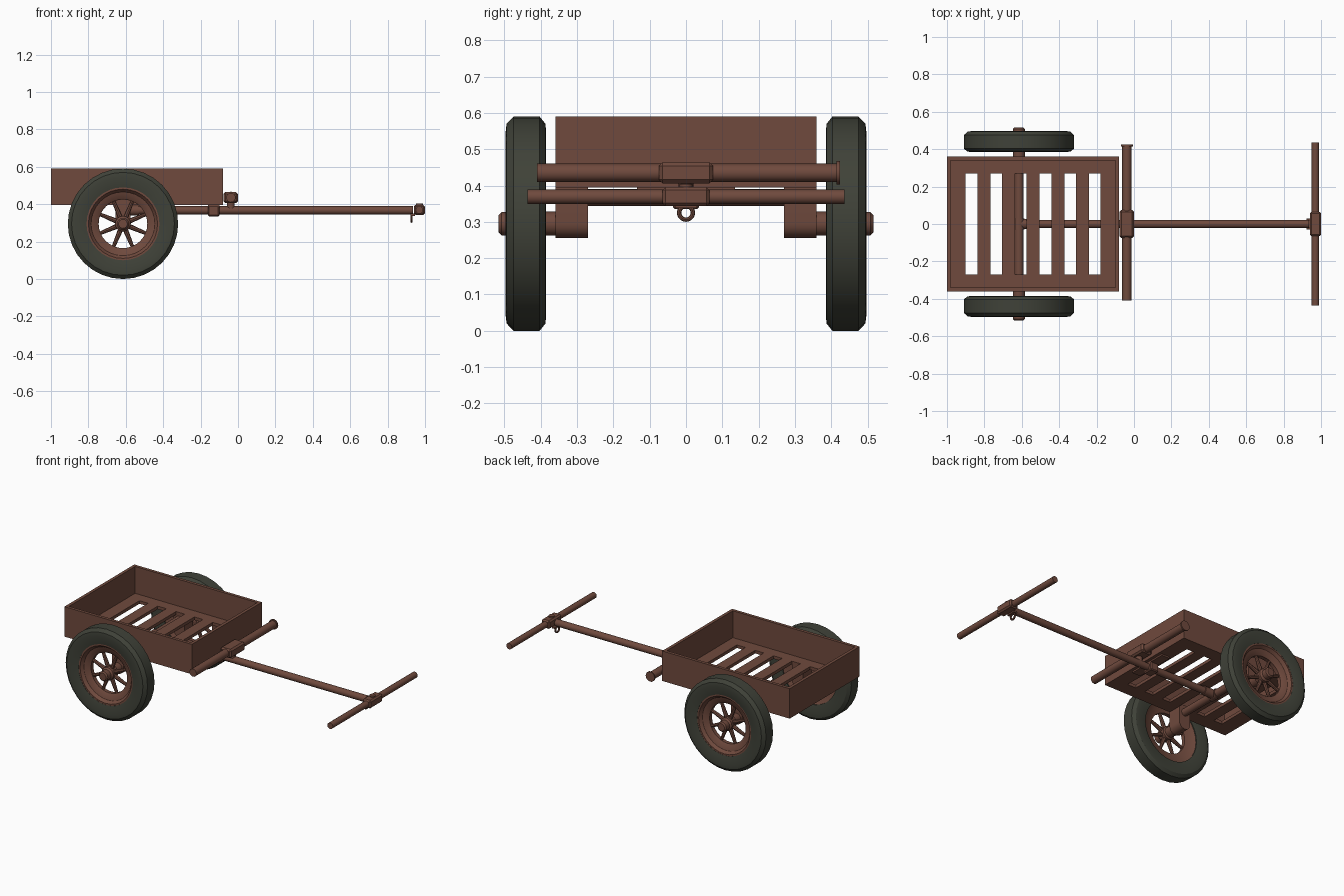
import bpy, bmesh, math
from mathutils import Vector, Matrix

old = bpy.data.objects.get("Cube")
if old:
    bpy.data.objects.remove(old, do_unlink=True)


def material(name, rgb):
    m = bpy.data.materials.new(name)
    m.use_nodes = True
    m.diffuse_color = (*rgb, 1)
    m.node_tree.nodes["Principled BSDF"].inputs["Base Color"].default_value = (*rgb, 1)
    return m


WOOD = material("brown wood", (0.16, 0.068, 0.047))
RUBBER = material("dark rubber", (0.05, 0.054, 0.040))


def finish(name, bm, mat, smooth=True):
    bmesh.ops.recalc_face_normals(bm, faces=bm.faces)
    mesh = bpy.data.meshes.new(name)
    bm.to_mesh(mesh)
    bm.free()
    mesh.materials.append(mat)
    ob = bpy.data.objects.new(name, mesh)
    bpy.context.collection.objects.link(ob)
    if smooth:
        bpy.ops.object.select_all(action="DESELECT")
        ob.select_set(True)
        bpy.context.view_layer.objects.active = ob
        bpy.ops.object.shade_smooth_by_angle(angle=math.radians(30))
    return ob


def box(name, lo, hi, bevel=0):
    lo, hi = Vector(lo), Vector(hi)
    bm = bmesh.new()
    bmesh.ops.create_cube(bm, size=1)
    bmesh.ops.scale(bm, vec=hi - lo, verts=bm.verts)
    bmesh.ops.translate(bm, vec=(lo + hi) / 2, verts=bm.verts)
    if bevel:
        bmesh.ops.bevel(bm, geom=bm.edges[:], offset=bevel, segments=1, affect="EDGES")
    return finish(name, bm, WOOD, False)


def lathe(name, profile, centre, axis="Y", mat=WOOD, steps=32, closed=False):
    """Spin (radius, position along axis) points about the axis."""
    bm = bmesh.new()
    turn = Matrix.Rotation(-math.pi / 2, 4, "X") if axis == "Y" else Matrix.Rotation(math.pi / 2, 4, "Y")
    if axis == "Z":
        turn = Matrix.Identity(4)
    verts = [bm.verts.new((r, 0, h)) for r, h in profile]
    edges = [bm.edges.new(p) for p in zip(verts, verts[1:])]
    if closed:
        edges.append(bm.edges.new((verts[-1], verts[0])))
    bmesh.ops.spin(bm, geom=verts + edges, cent=(0, 0, 0), axis=(0, 0, 1),
                   angle=math.tau, steps=steps)
    bmesh.ops.remove_doubles(bm, verts=bm.verts, dist=1e-5)
    bmesh.ops.transform(bm, matrix=Matrix.Translation(centre) @ turn, verts=bm.verts)
    return finish(name, bm, mat)


def rod(name, r, a, b, centre, axis="Y", steps=16):
    return lathe(name, [(0, a), (r, a), (r, b), (0, b)], centre, axis, steps=steps)


# Cargo bed: slotted floor from a grid with the slot cells left open
BACK, FRONT, SIDE, BOTTOM, TOP, WALL = -1.0, -0.08, 0.36, 0.395, 0.59, 0.02
xs = [BACK]
for i in range(6):
    start = -0.9 + i * 0.132
    xs += [start, start + 0.062]
xs.append(FRONT)
ys = [-SIDE, -0.27, 0.27, SIDE]
bm = bmesh.new()
grid = [[bm.verts.new((x, y, BOTTOM)) for y in ys] for x in xs]
for i in range(len(xs) - 1):
    for j in range(3):
        if not (i % 2 and j == 1):
            bm.faces.new((grid[i][j], grid[i + 1][j], grid[i + 1][j + 1], grid[i][j + 1]))
up = bmesh.ops.extrude_face_region(bm, geom=bm.faces[:])["geom"]
bmesh.ops.translate(bm, vec=(0, 0, 0.02), verts=[v for v in up if isinstance(v, bmesh.types.BMVert)])
finish("slotted_floor", bm, WOOD, False)

# Bed walls
box("rear_wall", (BACK, -SIDE, BOTTOM), (BACK + WALL, SIDE, TOP))
box("front_wall", (FRONT - WALL, -SIDE, BOTTOM), (FRONT, SIDE, TOP))
for s, side in ((-1, "right"), (1, "left")):
    y0, y1 = sorted((s * SIDE, s * (SIDE - WALL)))
    box(side + "_wall", (BACK + WALL, y0, BOTTOM), (FRONT - WALL, y1, TOP))

# Wheels, hubs and axle brackets
AX, AZ = -0.615, 0.295
tire = [(0.195, 0.395), (0.25, 0.385), (0.275, 0.387), (0.295, 0.403), (0.295, 0.475),
        (0.275, 0.494), (0.25, 0.497), (0.195, 0.485)]
rim = [(0.197, 0.40), (0.197, 0.484), (0.185, 0.484), (0.17, 0.465), (0.135, 0.455),
       (0.13, 0.45), (0.13, 0.425), (0.17, 0.415)]
hub = [(0, 0.35), (0.033, 0.35), (0.033, 0.41), (0.042, 0.415), (0.042, 0.465),
       (0.032, 0.475), (0.032, 0.508), (0.024, 0.516), (0, 0.516)]
for s, side in ((-1, "right"), (1, "left")):
    at = (AX, 0, AZ)
    for part, prof, mat, closed, n in (("tire", tire, RUBBER, True, 32),
                                       ("rim", rim, WOOD, True, 32),
                                       ("hub", hub, WOOD, False, 16)):
        lathe(f"{side}_{part}", [(r, s * h) for r, h in prof], at, mat=mat, steps=n, closed=closed)
    bm = bmesh.new()
    for k in range(8):
        spin = Matrix.Rotation((k + 0.5) * math.tau / 8, 4, "Y")
        bmesh.ops.create_cone(bm, cap_ends=True, segments=8, radius1=0.014, radius2=0.009, depth=0.11,
                              matrix=Matrix.Translation((AX, s * 0.44, AZ)) @ spin
                              @ Matrix.Translation((0, 0, 0.085)))
    finish(side + "_spokes", bm, WOOD)

    # Bracket: flat top with a round foot about the axle
    bm = bmesh.new()
    outline = [(-0.04, 0.4), (0.04, 0.4)]
    outline += [(0.04 * math.cos(t * math.pi / 10), AZ - 0.04 * math.sin(t * math.pi / 10)) for t in range(11)]
    outline = outline[:1] + outline[1:]
    face = bm.faces.new([bm.verts.new((AX + x, s * 0.27, z)) for x, z in outline])
    ext = bmesh.ops.extrude_face_region(bm, geom=[face])["geom"]
    bmesh.ops.translate(bm, vec=(0, s * 0.09, 0), verts=[v for v in ext if isinstance(v, bmesh.types.BMVert)])
    finish(side + "_axle_bracket", bm, WOOD)

# Cross shaft between the brackets and the draw pole
PZ = 0.367
rod("cross_shaft", 0.024, -0.275, 0.275, (AX, 0, PZ))
rod("shaft_sleeve", 0.03, -0.03, 0.03, (AX, 0, PZ))
rod("draw_pole", 0.022, AX, 0.935, (0, 0, PZ), "X")
rod("pole_socket", 0.028, AX, -0.53, (0, 0, PZ), "X")
box("pole_collar", (-0.16, -0.036, 0.335), (-0.10, 0.036, 0.395), 0.006)
box("collar_plate", (-0.16, -0.135, 0.385), (-0.10, 0.135, 0.398))

# Front roller bar with its clamp
BX, BZ = -0.038, 0.435
rod("front_bar", 0.025, -0.41, 0.42, (BX, 0, BZ))
rod("front_bar_flange", 0.032, 0.415, 0.424, (BX, 0, BZ))
box("front_bar_clamp", (-0.078, -0.075, 0.406), (0, 0.075, 0.464), 0.01)
rod("clamp_pin", 0.02, 0.375, 0.41, (BX, 0, 0), "Z")

# Pull handle, its clamp and the hanging ring
HX = 0.97
rod("pull_handle", 0.02, -0.437, 0.437, (HX, 0, PZ + 0.002))
box("handle_clamp", (0.94, -0.065, 0.343), (1.0, 0.065, 0.396), 0.009)
rod("handle_pin", 0.018, 0.39, 0.404, (HX, 0, 0), "Z")
box("ring_mount", (0.922, -0.03, 0.338), (0.945, 0.03, 0.35))
ring = [(0.019 + 0.006 * math.cos(a * math.tau / 8), 0.006 * math.sin(a * math.tau / 8)) for a in range(8)]
lathe("hanging_ring", ring, (0.928, 0, 0.325), "X", steps=20, closed=True)
